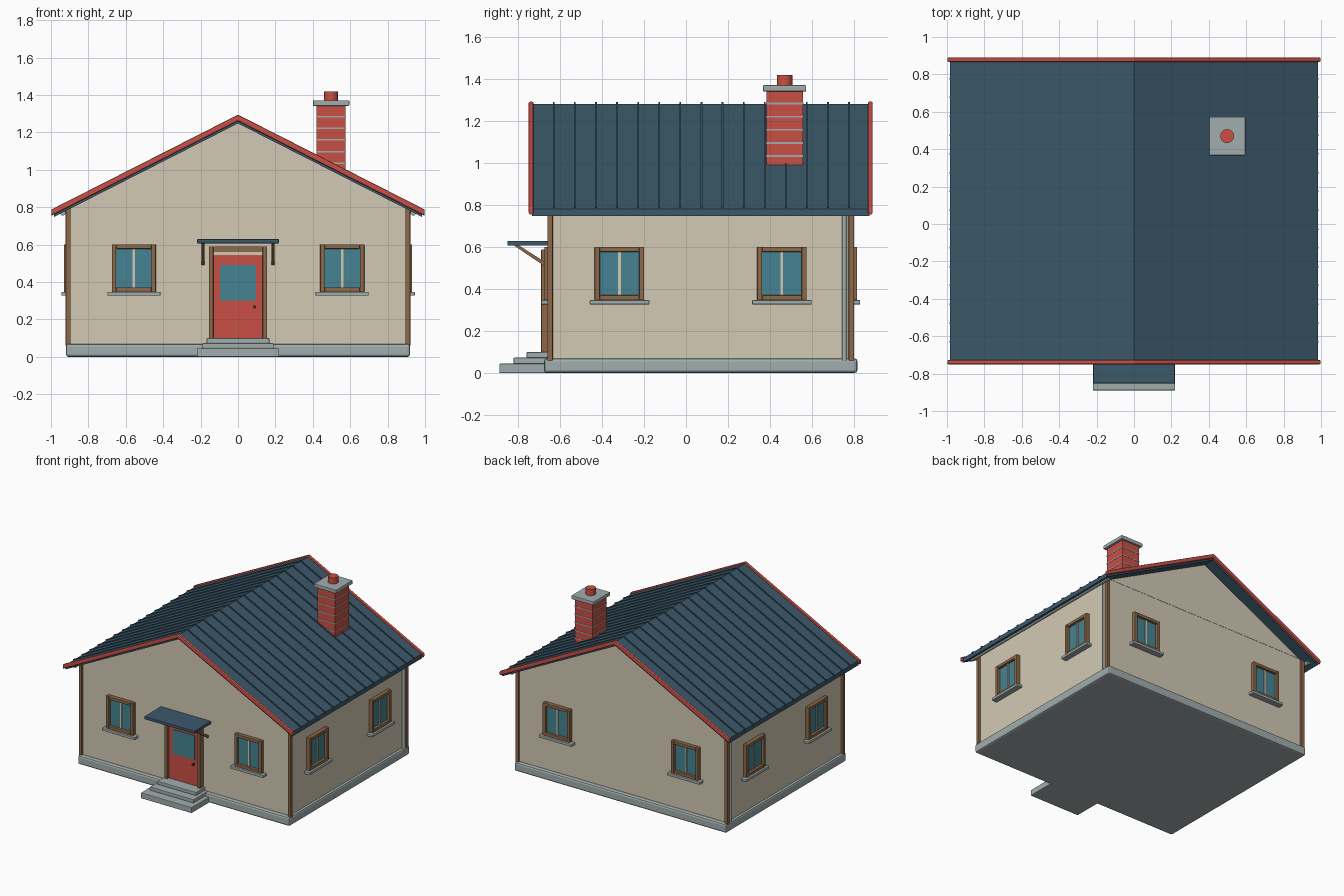
import bpy, bmesh, math
from mathutils import Matrix, Vector

if "Cube" in bpy.data.objects:
    bpy.data.objects.remove(bpy.data.objects["Cube"])

YC = 0.07            # centre of the house body in depth
HX, HY = 0.9, 0.715  # half width and half depth of the walls
RIDGE, SLOPE = 1.283, 0.508


def material(name, rgb):
    m = bpy.data.materials.new(name)
    m.diffuse_color = (*rgb, 1)
    m.use_nodes = True
    m.node_tree.nodes["Principled BSDF"].inputs["Base Color"].default_value = m.diffuse_color
    return m


CREAM = material("cream_plaster", (0.65, 0.59, 0.46))
STONE = material("grey_stone", (0.36, 0.42, 0.42))
SLATE = material("slate_blue", (0.045, 0.10, 0.145))
RED = material("brick_red", (0.58, 0.08, 0.06))
WOOD = material("brown_wood", (0.27, 0.14, 0.065))
GLASS = material("teal_glass", (0.06, 0.23, 0.29))
DARK = material("dark_metal", (0.06, 0.04, 0.03))


def finish(name, bm, mat, bevel=0.0, matrix=None):
    bmesh.ops.recalc_face_normals(bm, faces=bm.faces)
    me = bpy.data.meshes.new(name)
    bm.to_mesh(me)
    bm.free()
    me.materials.append(mat)
    ob = bpy.data.objects.new(name, me)
    bpy.context.collection.objects.link(ob)
    if matrix is not None:
        ob.matrix_world = matrix
    if bevel:
        mod = ob.modifiers.new("soft_edges", "BEVEL")
        mod.width, mod.segments = bevel, 2
    return ob


def add_box(bm, x, y, z):
    """Box from (min, max) pairs."""
    size = [b - a for a, b in (x, y, z)]
    mid = [(a + b) / 2 for a, b in (x, y, z)]
    bmesh.ops.create_cube(bm, size=1, matrix=Matrix.Translation(mid) @ Matrix.Diagonal((*size, 1)))


def boxes(name, mat, parts, bevel=0.0, matrix=None):
    bm = bmesh.new()
    for p in parts:
        add_box(bm, *p)
    return finish(name, bm, mat, bevel, matrix)


def add_prism(bm, profile, y0, y1):
    """Extrude an xz profile along y."""
    f = bm.faces.new([bm.verts.new((x, y0, z)) for x, z in profile])
    ext = bmesh.ops.extrude_face_region(bm, geom=[f])
    bmesh.ops.translate(bm, vec=(0, y1 - y0, 0),
                        verts=[v for v in ext["geom"] if isinstance(v, bmesh.types.BMVert)])


def tube(name, mat, p0, p1, r, sides=16):
    p0, p1 = Vector(p0), Vector(p1)
    d = p1 - p0
    bm = bmesh.new()
    m = Matrix.Translation((p0 + p1) / 2) @ d.to_track_quat("Z", "Y").to_matrix().to_4x4()
    bmesh.ops.create_cone(bm, cap_ends=True, segments=sides, radius1=r, radius2=r,
                          depth=d.length, matrix=m)
    for f in bm.faces:
        f.smooth = len(f.verts) == 4
    ob = finish(name, bm, mat)
    for e in ob.data.edges:
        a, b = (ob.data.vertices[i].co for i in e.vertices)
        e.use_edge_sharp = abs((a - b).dot(d.normalized())) < 1e-4
    return ob


def chevron(top, bottom, half):
    """Gabled strip: top and bottom are heights at the ridge."""
    drop = half * SLOPE
    return [(-half, top - drop), (0, top), (half, top - drop),
            (half, bottom - drop), (0, bottom), (-half, bottom - drop)]


# Plinth, walls and gables
boxes("plinth", STONE, [((-0.92, 0.92), (YC - 0.747, YC + 0.747), (0, 0.07))], 0.014)
boxes("walls", CREAM, [((-HX, HX), (YC - HY, YC + HY), (0.06, 0.8))])
bm = bmesh.new()
add_prism(bm, [(-HX, 0.8), (HX, 0.8), (0, 1.262)], YC - HY - 0.002, YC + HY + 0.002)
finish("gables", bm, CREAM)

# Corner posts
posts = []
for sx in (-1, 1):
    for sy in (-1, 1):
        x, y = sx * 0.908, YC + sy * 0.718
        posts.append(((x - 0.013, x + 0.013), (y - 0.013, y + 0.013), (0.06, 0.8)))
boxes("corner_posts", WOOD, posts, 0.003)

# Roof slab with standing seams
bm = bmesh.new()
add_prism(bm, chevron(RIDGE, RIDGE - 0.035, 0.985), -0.735, 0.875)
finish("roof", bm, SLATE)
bm = bmesh.new()
for i in range(15):
    y = -0.63 + 0.1005 * i
    add_prism(bm, chevron(RIDGE + 0.008, RIDGE - 0.01, 0.987), y - 0.004, y + 0.004)
finish("roof_seams", bm, SLATE)

# Red boards along the gable edges
for name, y in (("front_verge", -0.75), ("back_verge", 0.867)):
    bm = bmesh.new()
    add_prism(bm, chevron(RIDGE + 0.012, RIDGE - 0.022, 0.998), y, y + 0.023)
    finish(name, bm, RED, 0.007)

# Gutters and downpipes
for side, sx in (("left", -1), ("right", 1)):
    tube(side + "_gutter", STONE, (sx * 0.937, -0.69, 0.772), (sx * 0.937, 0.83, 0.772), 0.016)
    tube(side + "_downpipe", STONE, (sx * 0.91, 0.755, 0.06), (sx * 0.91, 0.755, 0.78), 0.012)

# Chimney
cx, cy = 0.498, 0.47
boxes("chimney", RED, [((cx - 0.077, cx + 0.077), (cy - 0.087, cy + 0.087), (0.9, 1.35))])
boxes("chimney_mortar", STONE,
      [((cx - 0.079, cx + 0.079), (cy - 0.089, cy + 0.089), (z - 0.004, z + 0.004))
       for z in (1.035, 1.097, 1.16, 1.222, 1.285)])
boxes("chimney_cap", STONE, [((cx - 0.097, cx + 0.097), (cy - 0.103, cy + 0.103), (1.342, 1.372))], 0.005)
tube("chimney_pot", RED, (cx, cy, 1.36), (cx, cy, 1.42), 0.037, 20)


# Windows: local x along the wall, local -y pointing outwards
def window(name, x, y, turn):
    m = Matrix.Translation((x, y, 0)) @ Matrix.Rotation(turn, 4, "Z")
    w, z0, z1, t = 0.118, 0.347, 0.602, 0.024
    out = (-0.03, 0.005)
    boxes(name + "_frame", WOOD, [((-w, -w + t), out, (z0, z1)), ((w - t, w), out, (z0, z1)),
                                  ((-w + t, w - t), out, (z0, z0 + t)),
                                  ((-w + t, w - t), out, (z1 - t, z1))], 0.003, m)
    boxes(name + "_glass", GLASS, [((-w + t, w - t), (-0.009, 0), (z0 + t, z1 - t))], 0, m)
    boxes(name + "_mullion", CREAM, [((-0.006, 0.006), (-0.016, 0), (z0 + t, z1 - t))], 0, m)
    boxes(name + "_sill", STONE, [((-0.142, 0.142), (-0.045, 0.005), (0.327, 0.348))], 0.004, m)


for tag, s in (("a", -1), ("b", 1)):
    window("front_window_" + tag, s * 0.557, YC - HY, 0)
    window("back_window_" + tag, s * 0.557, YC + HY, math.pi)
    window("right_window_" + tag, HX, YC + s * 0.387, math.pi / 2)
    window("left_window_" + tag, -HX, YC + s * 0.387, -math.pi / 2)

# Door with frame, lintel strip, pane and knob
f = YC - HY
boxes("door_frame", WOOD, [((-0.155, -0.132), (f - 0.045, f), (0.07, 0.59)),
                           ((0.132, 0.155), (f - 0.045, f), (0.07, 0.59)),
                           ((-0.132, 0.132), (f - 0.045, f), (0.563, 0.59))], 0.003)
boxes("door_lintel", CREAM, [((-0.132, 0.132), (f - 0.02, f), (0.54, 0.563))])
boxes("door", RED, [((-0.132, 0.132), (f - 0.025, f), (0.09, 0.545))], 0.003)
boxes("door_pane", GLASS, [((-0.095, 0.095), (f - 0.029, f - 0.02), (0.302, 0.492))])
tube("door_knob", DARK, (0.088, f - 0.045, 0.267), (0.088, f - 0.02, 0.267), 0.009, 12)

# Canopy with diagonal brackets
boxes("canopy", SLATE, [((-0.218, 0.218), (-0.852, f), (0.607, 0.63))], 0.004)
for side, x in (("left", -0.188), ("right", 0.188)):
    bm = bmesh.new()
    ring = [(-0.82, 0.608), (-0.795, 0.608), (f, 0.512), (f, 0.49)]
    face = bm.faces.new([bm.verts.new((x - 0.008, y, z)) for y, z in ring])
    ext = bmesh.ops.extrude_face_region(bm, geom=[face])
    bmesh.ops.translate(bm, vec=(0.016, 0, 0),
                        verts=[v for v in ext["geom"] if isinstance(v, bmesh.types.BMVert)])
    finish(side + "_canopy_bracket", bm, WOOD)

# Entrance steps
for i, (w, y, z0, z1) in enumerate([(0.22, -0.89, 0, 0.045), (0.19, -0.822, 0.045, 0.073),
                                    (0.168, -0.76, 0.073, 0.1)]):
    boxes("step_%d" % (i + 1), STONE, [((-w, w), (y, f), (z0, z1))], 0.004)
